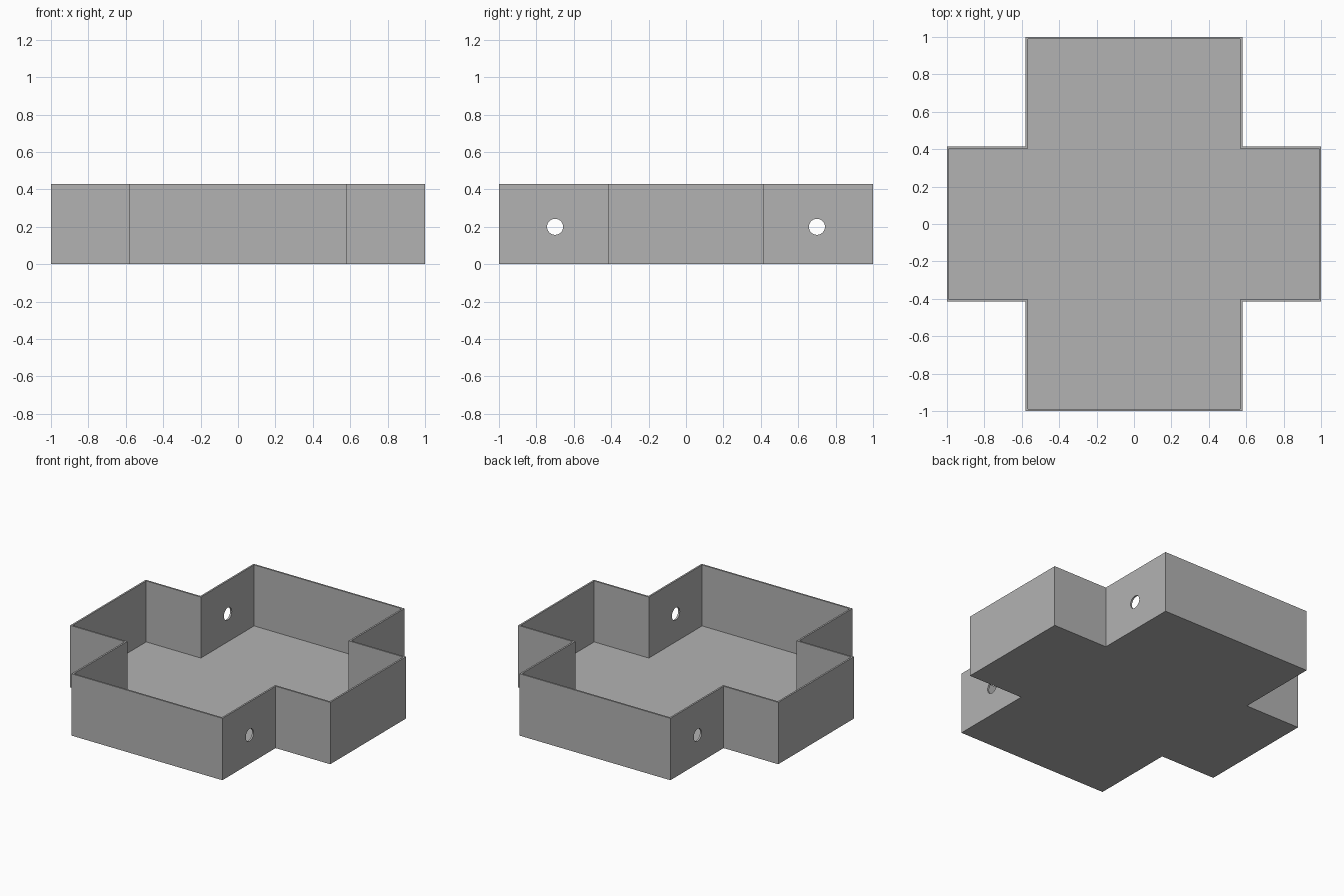
import bpy
import bmesh
import math

cube = bpy.data.objects.get("Cube")
if cube:
    bpy.data.objects.remove(cube, do_unlink=True)

ARM_X, ARM_Y = 0.58, 0.415    # half widths of the two crossing arms
HEIGHT, WALL, FLOOR = 0.43, 0.012, 0.006
HOLE_Y, HOLE_Z, HOLE_R = 0.70, 0.20, 0.043

grey = bpy.data.materials.new("plain_grey")
grey.use_nodes = True
colour = (0.45, 0.45, 0.45, 1)
grey.diffuse_color = colour
grey.node_tree.nodes["Principled BSDF"].inputs["Base Color"].default_value = colour


def cross_prism(name, inset, z0, z1):
    """Extruded plus-shaped outline, shrunk evenly by inset."""
    a, b, e = ARM_X - inset, ARM_Y - inset, 1 - inset
    quarter = [(e, b), (a, b), (a, e)]
    outline = quarter + [(-x, y) for x, y in reversed(quarter)]
    outline += [(-x, -y) for x, y in outline]
    bm = bmesh.new()
    base = bm.faces.new([bm.verts.new((x, y, z0)) for x, y in outline])
    top = bmesh.ops.extrude_face_region(bm, geom=[base])["geom"]
    verts = [v for v in top if isinstance(v, bmesh.types.BMVert)]
    bmesh.ops.translate(bm, verts=verts, vec=(0, 0, z1 - z0))
    bmesh.ops.recalc_face_normals(bm, faces=bm.faces)
    mesh = bpy.data.meshes.new(name)
    bm.to_mesh(mesh)
    bm.free()
    obj = bpy.data.objects.new(name, mesh)
    bpy.context.collection.objects.link(obj)
    mesh.materials.append(grey)
    return obj


def cut(target, cutter):
    """Subtract the cutter, then remove it."""
    cutter.hide_render = True
    mod = target.modifiers.new("cut", "BOOLEAN")
    mod.operation = "DIFFERENCE"
    mod.solver = "EXACT"
    mod.object = cutter
    bpy.context.view_layer.objects.active = target
    bpy.ops.object.modifier_apply(modifier=mod.name)
    bpy.data.objects.remove(cutter, do_unlink=True)


# Open cross-shaped tray with thin walls and floor
tray = cross_prism("cross_tray", 0, 0, HEIGHT)
cut(tray, cross_prism("tray_cavity", WALL, FLOOR, HEIGHT + 0.1))

# Round holes through the side walls of the front and back arms
for side in (-1, 1):
    bpy.ops.mesh.primitive_cylinder_add(
        vertices=32, radius=HOLE_R, depth=1.6,
        location=(0, side * HOLE_Y, HOLE_Z), rotation=(0, math.pi / 2, 0))
    drill = bpy.context.object
    drill.name = "hole_cutter"
    drill.data.materials.append(grey)
    cut(tray, drill)

# Smooth hole rims, crisp corners
bpy.ops.object.select_all(action="DESELECT")
tray.select_set(True)
bpy.context.view_layer.objects.active = tray
bpy.ops.object.shade_smooth_by_angle(angle=math.radians(30))
